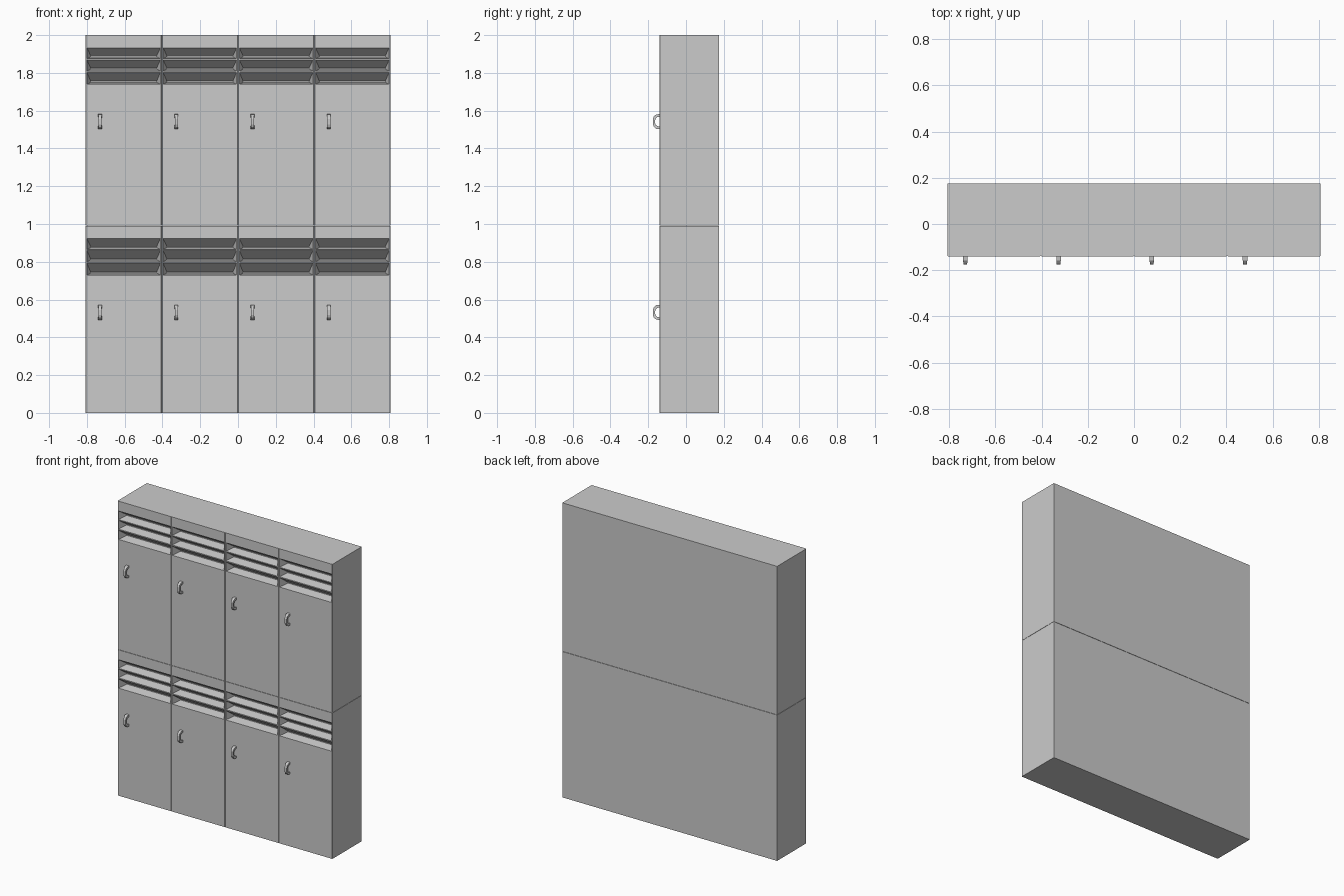
import bpy
import bmesh

if "Cube" in bpy.data.objects:
    bpy.data.objects.remove(bpy.data.objects["Cube"])

WIDTH, COLS = 0.4035, 4
FRONT, BACK = -0.14, 0.175
CHAMFER = 0.003
MARGIN = 0.007          # frame beside each louvre slot
SLOT_DEPTH = 0.06
SLOTS = [(0.197, 0.26), (0.131, 0.19), (0.067, 0.125)]   # distances below locker top


def make_object(name, bm):
    bmesh.ops.remove_doubles(bm, verts=bm.verts, dist=1e-5)
    bmesh.ops.recalc_face_normals(bm, faces=bm.faces)
    mesh = bpy.data.meshes.new(name)
    bm.to_mesh(mesh)
    bm.free()
    obj = bpy.data.objects.new(name, mesh)
    bpy.context.collection.objects.link(obj)
    return obj


def face(bm, *points):
    bm.faces.new([bm.verts.new(p) for p in points])


def locker(name, x0, z0, z1):
    bm = bmesh.new()
    x1 = x0 + WIDTH
    a, b = x0 + CHAMFER, x1 - CHAMFER
    l, r = x0 + MARGIN, x1 - MARGIN
    # outline seen from above, with chamfered front corners
    outline = [(l, FRONT), (a, FRONT), (x0, FRONT + CHAMFER), (x0, BACK),
               (x1, BACK), (x1, FRONT + CHAMFER), (b, FRONT), (r, FRONT)]
    slots = sorted((z1 - lo, z1 - hi) if lo > hi else (z1 - hi, z1 - lo) for lo, hi in SLOTS)
    levels = [z0] + [z for s in slots for z in s] + [z1]
    for i, (lo, hi) in enumerate(zip(levels, levels[1:])):
        for (px, py), (qx, qy) in zip(outline, outline[1:]):
            face(bm, (px, py, lo), (qx, qy, lo), (qx, qy, hi), (px, py, hi))
        opening = [(l, FRONT, lo), (r, FRONT, lo), (r, FRONT, hi), (l, FRONT, hi)]
        if i % 2 == 0:
            face(bm, *opening)
        else:
            # tapered louvre recess with a sloping ceiling
            y, zl, zh, t = FRONT + SLOT_DEPTH, lo + 0.01, lo + 0.016, 0.02
            rear = [(l + t, y, zl), (r - t, y, zl), (r - t, y, zh), (l + t, y, zh)]
            for k in range(4):
                n = (k + 1) % 4
                face(bm, opening[k], opening[n], rear[n], rear[k])
            face(bm, *rear)
    for z in (z0, z1):
        face(bm, *[(x, y, z) for x, y in outline])
    return make_object(name, bm)


def handle(name, x, z):
    bm = bmesh.new()
    # half of the arch: outward distance and height, outer then inner
    outer = [(0.0, 0.040), (0.018, 0.038), (0.030, 0.028), (0.035, 0.014)]
    inner = [(0.0, 0.026), (0.012, 0.024), (0.020, 0.017), (0.023, 0.008)]
    outer += [(d, -h) for d, h in reversed(outer)]
    inner += [(d, -h) for d, h in reversed(inner)]
    rings = []
    for i, (o, n) in enumerate(zip(outer, inner)):
        w = 0.010 if i in (0, 1, 6, 7) else 0.008
        rings.append([(x - w, FRONT - o[0], z + o[1]), (x + w, FRONT - o[0], z + o[1]),
                      (x + w, FRONT - n[0], z + n[1]), (x - w, FRONT - n[0], z + n[1])])
    for p, q in zip(rings, rings[1:]):
        for k in range(4):
            n = (k + 1) % 4
            face(bm, p[k], p[n], q[n], q[k])
    face(bm, *rings[0])
    face(bm, *rings[-1])
    return make_object(name, bm)


# two rows of four lockers, each with a pull handle
for row, (z0, z1) in enumerate([(0.0, 0.99), (0.992, 2.0)]):
    for col in range(COLS):
        x0 = (col - COLS / 2) * WIDTH
        locker(f"locker_{row}_{col}", x0, z0, z1)
        handle(f"handle_{row}_{col}", x0 + 0.077, z1 - 0.458 + row * 0.0)
